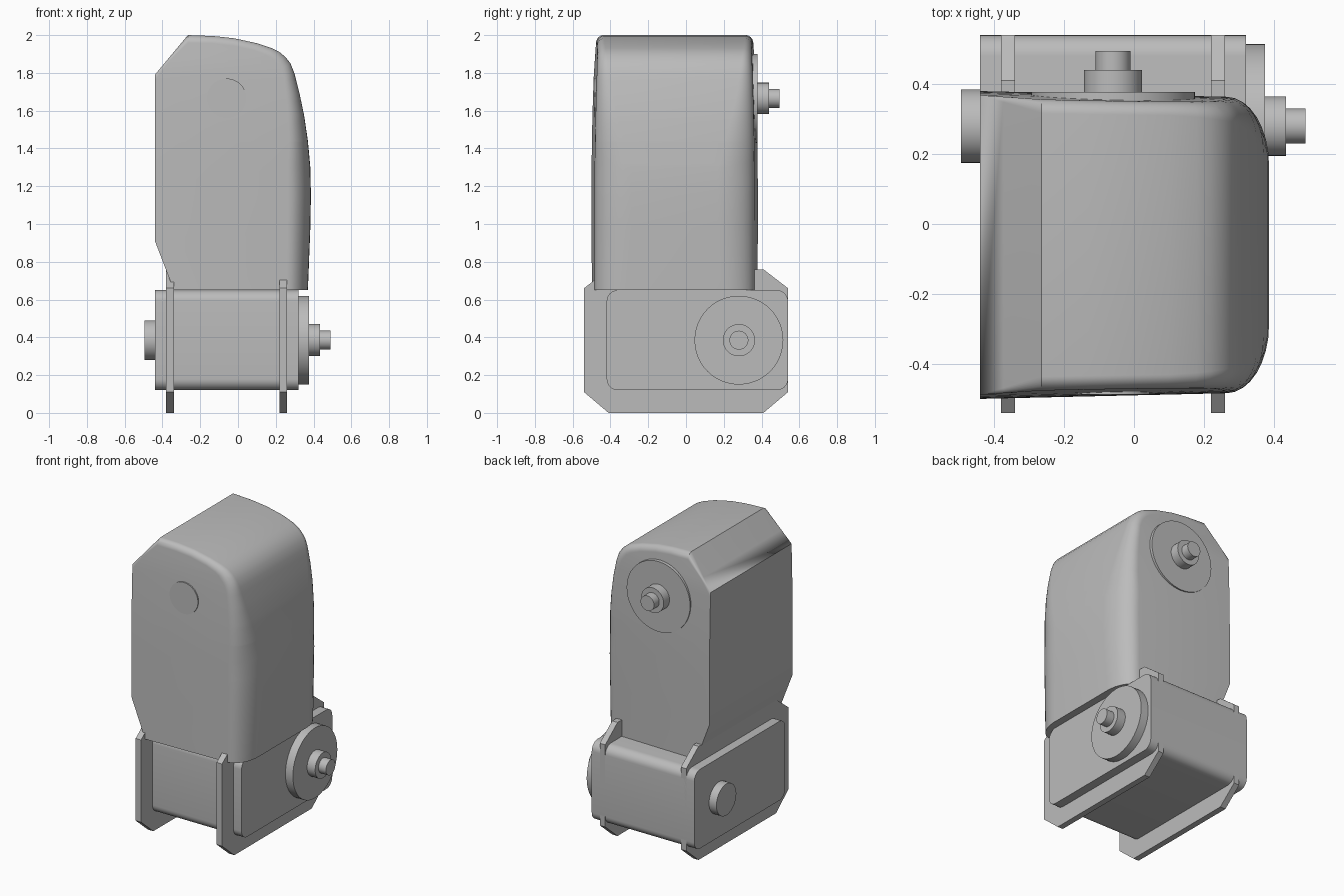
import bpy, bmesh, math
from mathutils import Vector, Matrix

if "Cube" in bpy.data.objects:
    bpy.data.objects.remove(bpy.data.objects["Cube"], do_unlink=True)

grey = bpy.data.materials.new("light_grey")
grey.use_nodes = True
grey.diffuse_color = (0.5, 0.5, 0.5, 1)
grey.node_tree.nodes["Principled BSDF"].inputs["Base Color"].default_value = (0.5, 0.5, 0.5, 1)


def finish(name, bm):
    """Turn a bmesh into a grey object with smooth curves and sharp edges."""
    bmesh.ops.recalc_face_normals(bm, faces=bm.faces)
    mesh = bpy.data.meshes.new(name)
    bm.to_mesh(mesh)
    bm.free()
    mesh.materials.append(grey)
    obj = bpy.data.objects.new(name, mesh)
    bpy.context.collection.objects.link(obj)
    bpy.ops.object.select_all(action='DESELECT')
    obj.select_set(True)
    bpy.context.view_layer.objects.active = obj
    bpy.ops.object.shade_smooth_by_angle(angle=math.radians(30))
    return obj


def extrude_yz(name, outline, x0, x1):
    """Extrude a (y, z) outline along x."""
    bm = bmesh.new()
    face = bm.faces.new([bm.verts.new((x0, y, z)) for y, z in outline])
    side = bmesh.ops.extrude_face_region(bm, geom=[face])["geom"]
    moved = [v for v in side if isinstance(v, bmesh.types.BMVert)]
    bmesh.ops.translate(bm, verts=moved, vec=(x1 - x0, 0, 0))
    return finish(name, bm)


def disc(name, radius, start, end):
    """Cylinder between two points."""
    a, b = Vector(start), Vector(end)
    turn = (b - a).to_track_quat('Z', 'Y').to_matrix().to_4x4()
    bm = bmesh.new()
    bmesh.ops.create_cone(bm, cap_ends=True, segments=48, radius1=radius, radius2=radius,
                          depth=(b - a).length, matrix=Matrix.Translation((a + b) / 2) @ turn)
    return finish(name, bm)


# Gearbox block with rounded long edges
R = 0.06
block = []
for cy, cz, first in ((0.48, 0.59, 0), (-0.36, 0.59, 90), (-0.36, 0.18, 180), (0.48, 0.18, 270)):
    for i in range(9):
        a = math.radians(first + i * 90 / 8)
        block.append((cy + R * math.cos(a), cz + R * math.sin(a)))
extrude_yz("gearbox_block", block, -0.44, 0.32)

# Two chamfered side plates
half = [(0.41, 0), (0.54, 0.11), (0.54, 0.66), (0.41, 0.76)]
octagon = half + [(-y, z) for y, z in reversed(half)]
for name, x in (("right_plate", -0.38), ("left_plate", 0.22)):
    extrude_yz(name, octagon, x, x + 0.04)

# Lower axle: stepped drive on one side, plain cap on the other
for name, r, x0, x1 in (("lower_drive_disc", 0.235, 0.30, 0.375),
                        ("lower_drive_hub", 0.085, 0.37, 0.435),
                        ("lower_drive_tip", 0.05, 0.43, 0.49),
                        ("lower_axle_cap", 0.105, -0.42, -0.495)):
    disc(name, r, (x0, 0.28, 0.385), (x1, 0.28, 0.385))

# Upper axle
for name, r, y0, y1 in (("upper_drive_disc", 0.235, 0.30, 0.378),
                        ("upper_drive_hub", 0.083, 0.37, 0.44),
                        ("upper_drive_tip", 0.05, 0.43, 0.495),
                        ("upper_axle_cap", 0.105, -0.42, -0.488)):
    disc(name, r, (-0.06, y0, 1.665), (-0.06, y1, 1.665))

# Arm housing: side profile as (x, z, inset x, inset z, fillet depth)
profile = [
    (-0.34, 0.65, 0, 0, 0), (-0.44, 0.91, 0, 0, 0), (-0.44, 1.79, 0, 0, 0),
    (-0.265, 2.0, 0, 0.04, 0.04), (-0.13, 1.995, 0, 0.04, 0.04),
    (-0.02, 1.983, 0, 0.04, 0.04), (0.1, 1.957, 0.01, 0.04, 0.04),
    (0.18, 1.93, 0.02, 0.04, 0.045), (0.22, 1.91, 0.03, 0.04, 0.05),
    (0.25, 1.885, 0.04, 0.04, 0.055), (0.278, 1.85, 0.05, 0.03, 0.06),
    (0.298, 1.8, 0.055, 0.02, 0.07), (0.326, 1.69, 0.07, 0.01, 0.09),
    (0.35, 1.575, 0.085, 0, 0.12), (0.37, 1.44, 0.1, 0, 0.16),
    (0.383, 1.3, 0.12, 0, 0.2), (0.386, 1.15, 0.12, 0, 0.2),
    (0.383, 0.98, 0.12, 0, 0.2), (0.37, 0.65, 0.11, 0, 0.18),
]
FRONT, BACK, STEPS = -0.5, 0.38, 8
MID = (FRONT + BACK) / 2
bm = bmesh.new()
rings = []
for side, y_end in ((-1, FRONT), (1, BACK)):
    for i in range(STEPS + 1):
        a = math.radians(90 * (STEPS - i if side < 0 else i) / STEPS)
        inset = 1 - math.cos(a)
        rings.append([bm.verts.new((x - dx * inset, y_end - side * r * (1 - math.sin(a)), z - dz * inset))
                      for x, z, dx, dz, r in profile])
n = len(profile)
for r0, r1 in zip(rings, rings[1:]):
    for i in range(n):
        j = (i + 1) % n
        bm.faces.new((r0[i], r0[j], r1[j], r1[i]))
bm.faces.new(rings[0])
bm.faces.new(rings[-1])
bmesh.ops.remove_doubles(bm, verts=bm.verts, dist=0.0001)

# Slice the housing so its broad faces can bow inward towards the top
for k in range(1, 8):
    bmesh.ops.bisect_plane(bm, geom=bm.verts[:] + bm.edges[:] + bm.faces[:],
                           plane_co=(0, 0, 1.1 + k * 0.11), plane_no=(0, 0, 1))
for v in bm.verts:
    bow = 0.022 * (max(0, v.co.z - 1.2) / 0.8) ** 2
    bow += 0.015 * (v.co.x + 0.44) / 0.65
    v.co.y = MID + (v.co.y - MID) * (1 - bow / (BACK - MID))
finish("arm_housing", bm)
